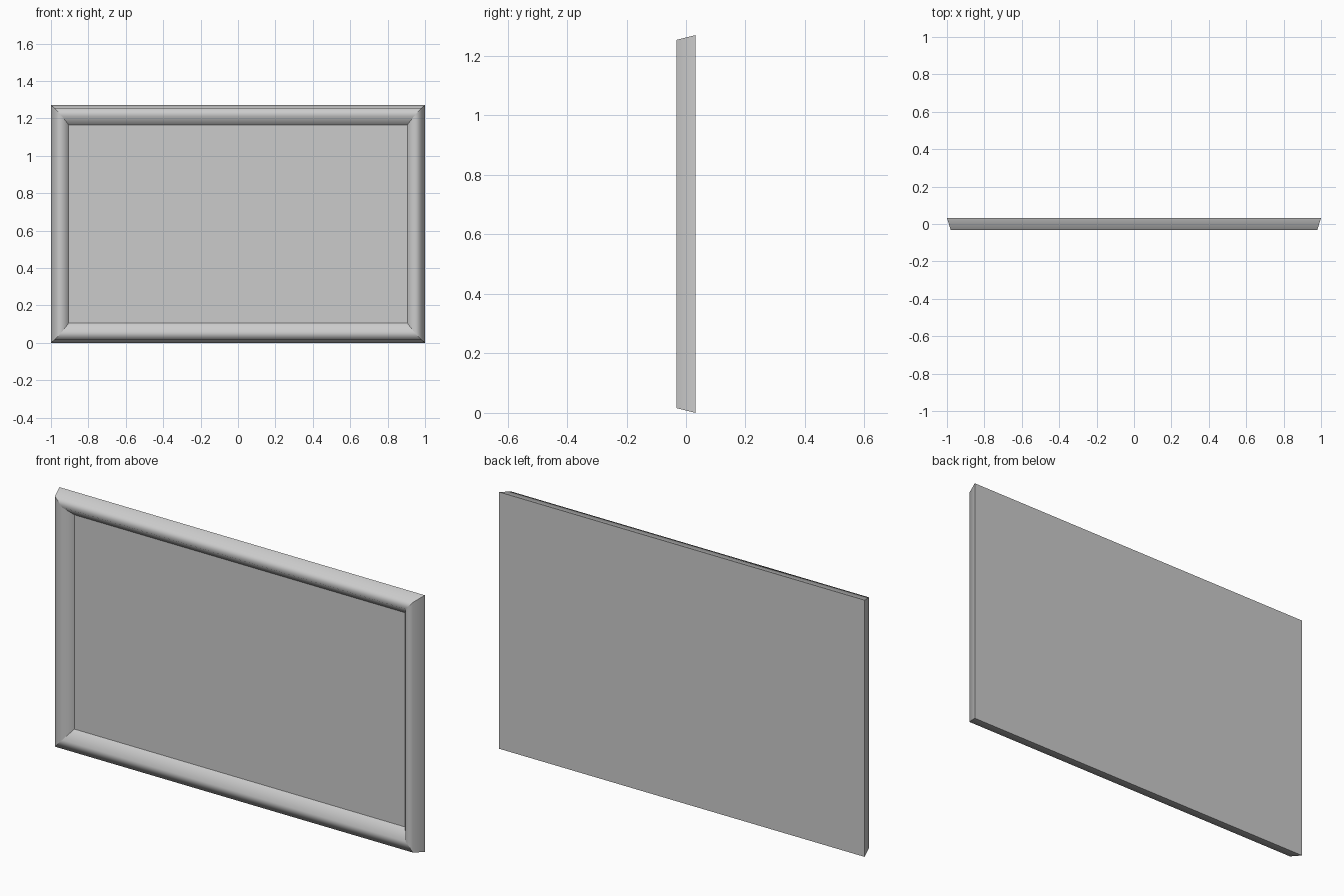
import bpy
import bmesh

cube = bpy.data.objects.get("Cube")
if cube:
    bpy.data.objects.remove(cube, do_unlink=True)

WIDTH, HEIGHT, DEPTH = 2.0, 1.27, 0.064
PANEL_Y = 0.014

grey = bpy.data.materials.new("plain grey")
grey.use_nodes = True
colour = (0.6, 0.6, 0.6, 1)
grey.diffuse_color = colour
grey.node_tree.nodes["Principled BSDF"].inputs["Base Color"].default_value = colour


def rectangle(bm, dx, dz, y):
    """Four corners of the outline, inset by dx and dz, at depth y."""
    x, low, high = WIDTH / 2 - dx, dz, HEIGHT - dz
    return [bm.verts.new((px, y, pz))
            for px, pz in ((-x, low), (x, low), (x, high), (-x, high))]


def finish(bm, name):
    mesh = bpy.data.meshes.new(name)
    bm.to_mesh(mesh)
    bm.free()
    mesh.materials.append(grey)
    obj = bpy.data.objects.new(name, mesh)
    bpy.context.collection.objects.link(obj)
    return obj


# Mitred moulding: outer back edge, outer front, inner front, inner lip
profile = [(0, 0, DEPTH / 2), (0.02, 0.016, -DEPTH / 2),
           (0.06, 0.06, -DEPTH / 2), (0.095, 0.105, PANEL_Y)]
bm = bmesh.new()
rings = [rectangle(bm, *point) for point in profile]
for outer, inner in zip(rings, rings[1:]):
    for i in range(4):
        j = (i + 1) % 4
        face = bm.faces.new((outer[i], outer[j], inner[j], inner[i]))
        face.smooth = True
# Mitre lines stay crisp while each bar is smooth across its section
for edge in bm.edges:
    a, b = (v.co for v in edge.verts)
    if abs(a.x - b.x) > 1e-4 and abs(a.z - b.z) > 1e-4:
        edge.smooth = False
finish(bm, "frame_moulding")

# Flat panel inside the moulding, facing forward
bm = bmesh.new()
bm.faces.new(rectangle(bm, *profile[-1]))
finish(bm, "picture_panel")

# Flat backing board closing the rear
bm = bmesh.new()
bm.faces.new(reversed(rectangle(bm, *profile[0])))
finish(bm, "backing_board")
